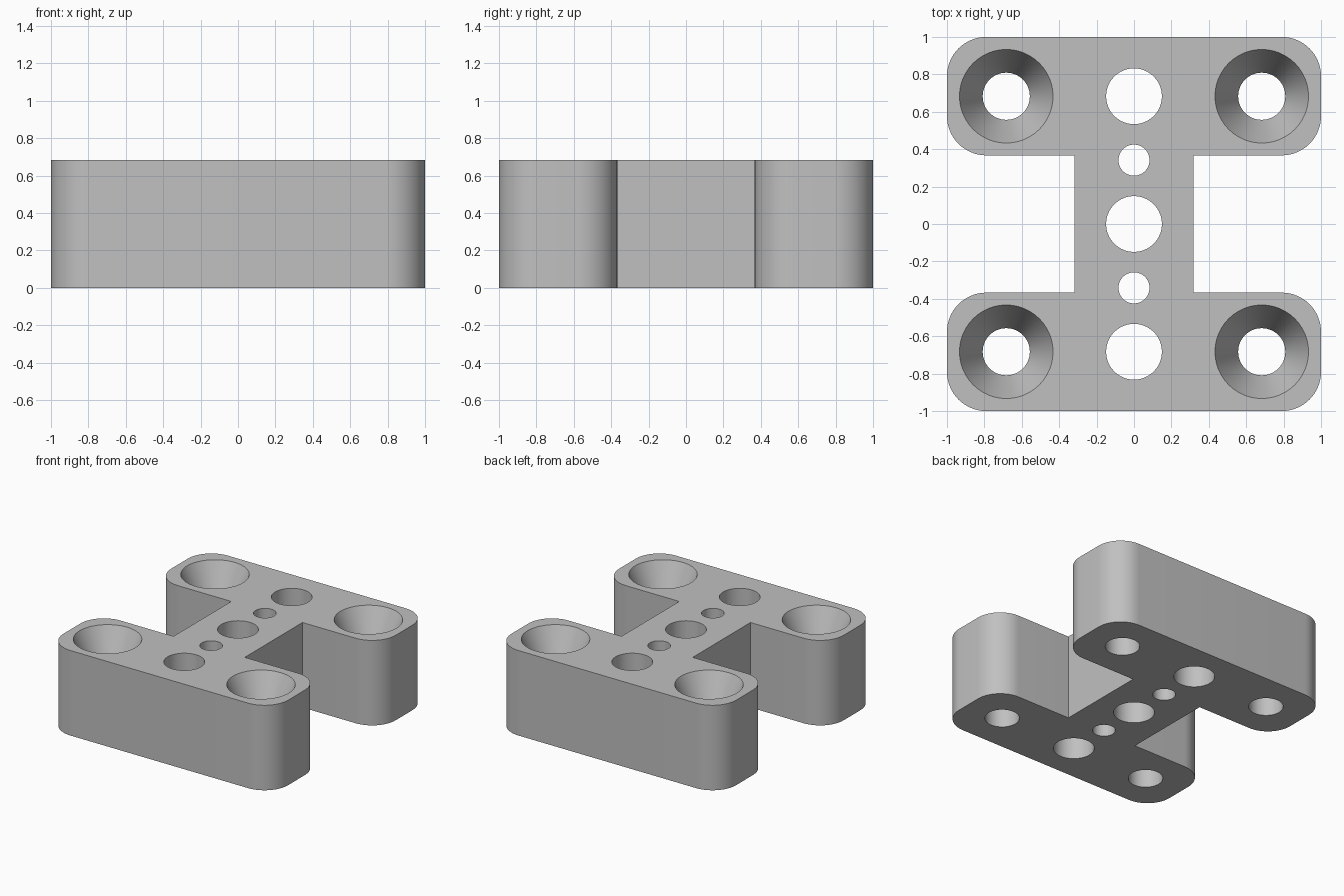
import bpy, bmesh, math

HEIGHT = 0.684
CORNER = 0.21          # outer corner radius
BAR_IN = 0.367         # inner edge of the end bars
WEB = 0.317            # half width of the middle web
BOLT = 0.683           # bolt centre offset

if "Cube" in bpy.data.objects:
    bpy.data.objects.remove(bpy.data.objects["Cube"], do_unlink=True)

grey = bpy.data.materials.new("light grey")
grey.use_nodes = True
colour = (0.53, 0.53, 0.53, 1)
grey.diffuse_color = colour
grey.node_tree.nodes["Principled BSDF"].inputs["Base Color"].default_value = colour


def make_object(name, bm):
    bmesh.ops.recalc_face_normals(bm, faces=bm.faces)
    mesh = bpy.data.meshes.new(name)
    bm.to_mesh(mesh)
    bm.free()
    mesh.materials.append(grey)
    obj = bpy.data.objects.new(name, mesh)
    bpy.context.collection.objects.link(obj)
    return obj


def arc(cx, cy, start, steps=16):
    angles = [start + math.pi / 2 * i / steps for i in range(steps + 1)]
    return [(cx + CORNER * math.cos(a), cy + CORNER * math.sin(a)) for a in angles]


# Outline: two rounded bars joined by a narrow web
far, near = 1 - CORNER, BAR_IN + CORNER
upper = ([(WEB, BAR_IN)] + arc(far, near, -math.pi / 2) + arc(far, far, 0)
         + arc(-far, far, math.pi / 2) + arc(-far, near, math.pi) + [(-WEB, BAR_IN)])
outline = upper + [(-x, -y) for x, y in upper]

bm = bmesh.new()
base = bm.faces.new([bm.verts.new((x, y, 0)) for x, y in outline])
raised = bmesh.ops.extrude_face_region(bm, geom=[base], use_keep_orig=True)["geom"]
bmesh.ops.translate(bm, vec=(0, 0, HEIGHT),
                    verts=[v for v in raised if isinstance(v, bmesh.types.BMVert)])
body = make_object("mounting_block", bm)


# Holes: stacked rings of (radius, height), closed at both ends
def add_hole(bm, x, y, profile, sides=64):
    rings = []
    for r, z in profile:
        rings.append([bm.verts.new((x + r * math.cos(math.tau * i / sides),
                                    y + r * math.sin(math.tau * i / sides), z))
                      for i in range(sides)])
    for low, high in zip(rings, rings[1:]):
        for i in range(sides):
            j = (i + 1) % sides
            bm.faces.new((low[i], low[j], high[j], high[i]))
    bm.faces.new(rings[0][::-1])
    bm.faces.new(rings[-1])


def straight(r):
    return [(r, -0.1), (r, HEIGHT + 0.1)]


SINK = 0.27            # countersink depth
countersunk = [(0.126, -0.1), (0.126, HEIGHT - SINK),
               (0.25, HEIGHT), (0.25, HEIGHT + 0.1)]

bm = bmesh.new()
for y in (-BOLT, 0, BOLT):
    add_hole(bm, 0, y, straight(0.149))
for y in (-BOLT / 2, BOLT / 2):
    add_hole(bm, 0, y, straight(0.083))
for x in (-BOLT, BOLT):
    for y in (-BOLT, BOLT):
        add_hole(bm, x, y, countersunk)
cutter = make_object("hole_cutter", bm)
cutter.hide_render = True

# Cut the holes, then drop the cutter
cut = body.modifiers.new("holes", "BOOLEAN")
cut.operation = "DIFFERENCE"
cut.solver = "EXACT"
cut.object = cutter
bpy.ops.object.select_all(action="DESELECT")
bpy.context.view_layer.objects.active = body
body.select_set(True)
bpy.ops.object.modifier_apply(modifier=cut.name)
bpy.data.objects.remove(cutter, do_unlink=True)
bpy.ops.object.shade_smooth_by_angle(angle=math.radians(15))
